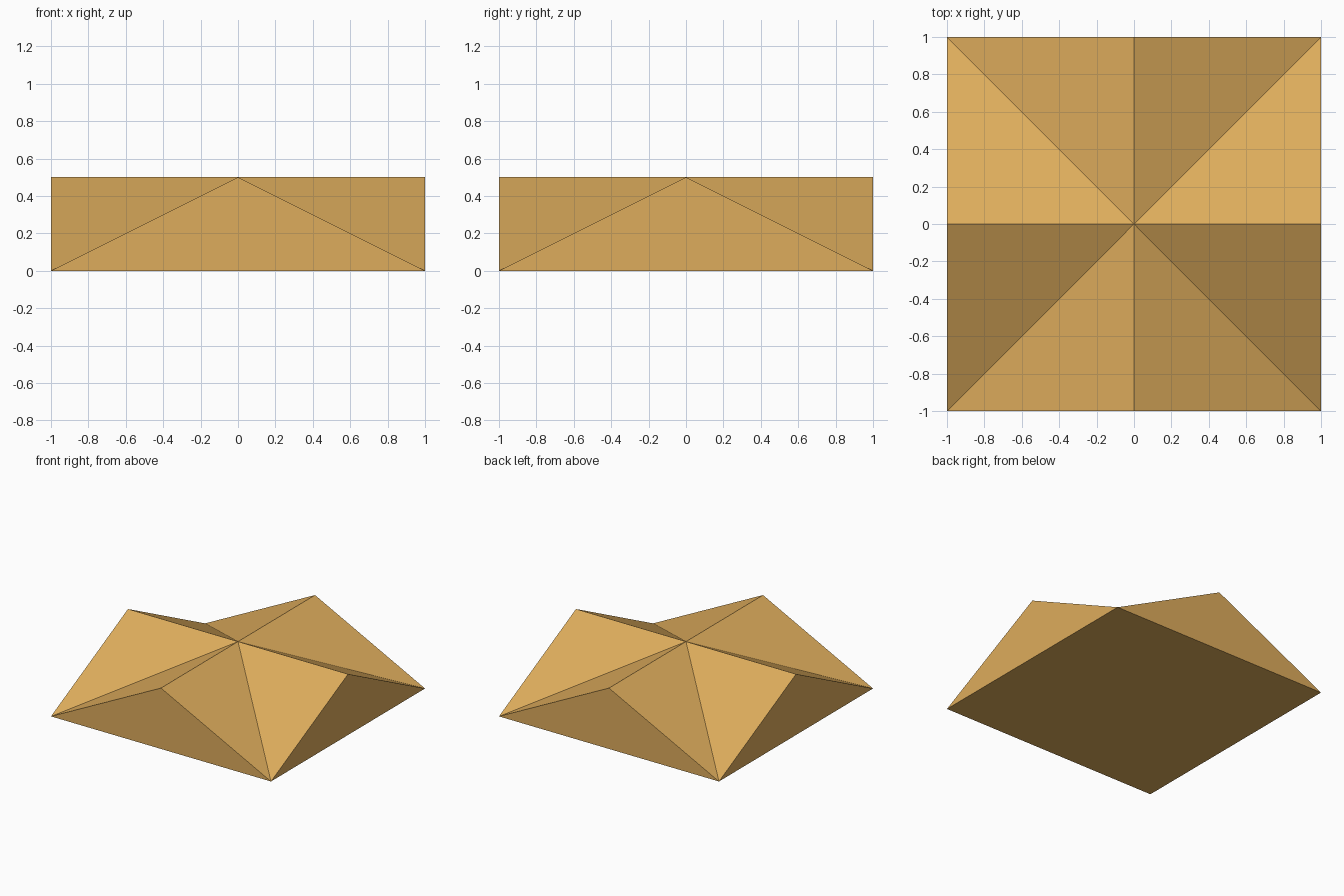
import bpy, bmesh
from mathutils import Matrix, Vector

HALF, HEIGHT = 1.0, 0.5

cube = bpy.data.objects.get("Cube")
if cube:
    bpy.data.objects.remove(cube, do_unlink=True)

# Warm ochre roof colour
ochre = (0.73, 0.415, 0.107, 1.0)
mat = bpy.data.materials.new("warm_ochre")
mat.use_nodes = True
mat.diffuse_color = ochre
bsdf = next(n for n in mat.node_tree.nodes if n.type == "BSDF_PRINCIPLED")
bsdf.inputs["Base Color"].default_value = ochre
bsdf.inputs["Roughness"].default_value = 0.8

bm = bmesh.new()
apex = bm.verts.new((0, 0, HEIGHT))
turns = [Matrix.Rotation(i * 1.5707963, 3, "Z") for i in range(4)]
corners = [bm.verts.new(t @ Vector((-HALF, -HALF, 0))) for t in turns]
peaks = [bm.verts.new(t @ Vector((0, -HALF, HEIGHT))) for t in turns]

# Each wing: an upright gable end and two slopes meeting at a level ridge
for i in range(4):
    left, right, peak = corners[i], corners[(i + 1) % 4], peaks[i]
    bm.faces.new((left, right, peak))
    bm.faces.new((left, peak, apex))
    bm.faces.new((right, apex, peak))

# Flat underside
bm.faces.new(corners[::-1])
bmesh.ops.recalc_face_normals(bm, faces=bm.faces)

mesh = bpy.data.meshes.new("cross_gable_roof")
bm.to_mesh(mesh)
bm.free()
mesh.materials.append(mat)
roof = bpy.data.objects.new("cross_gable_roof", mesh)
bpy.context.scene.collection.objects.link(roof)
